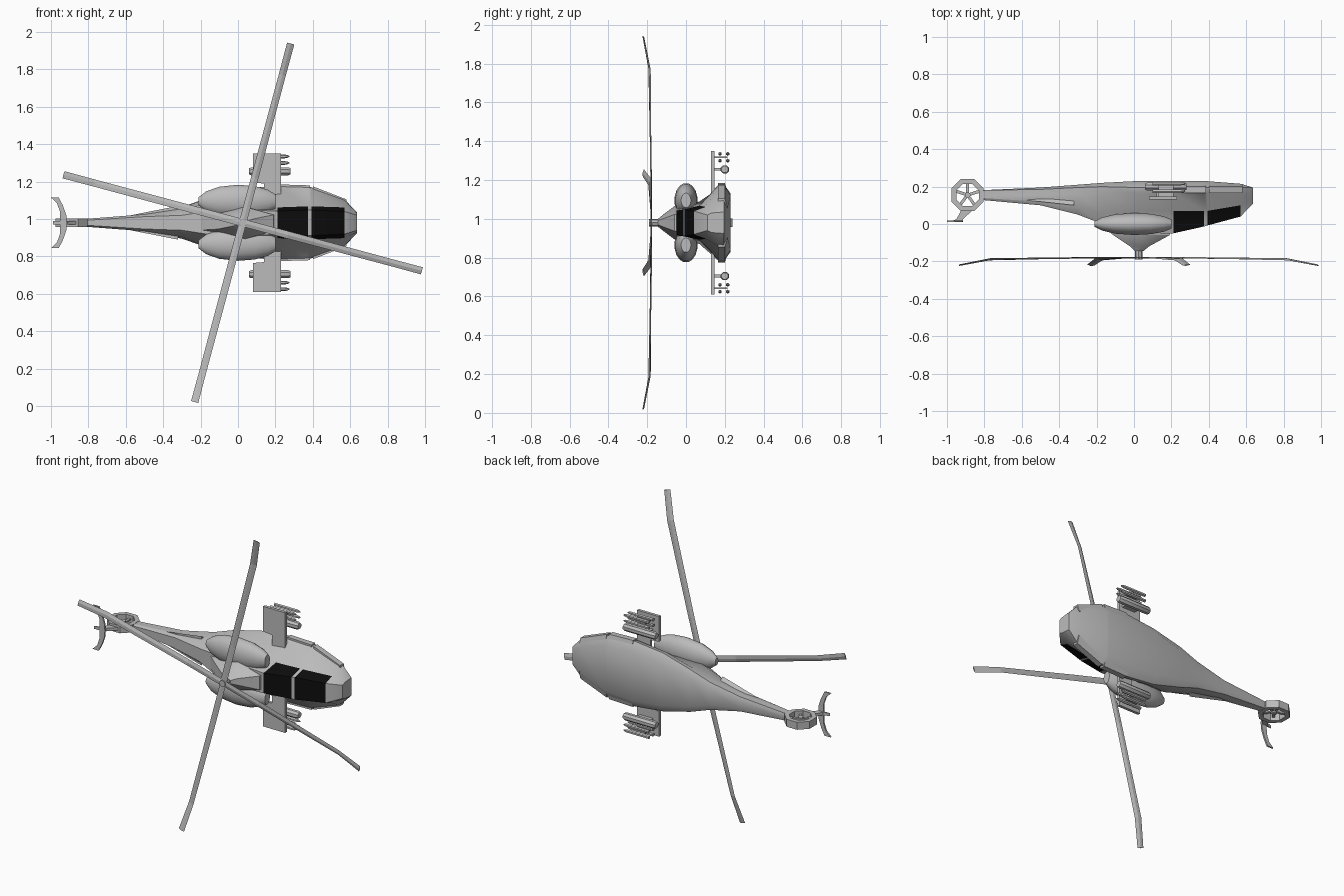
import bpy, bmesh
from math import sin, cos, pi, radians
from mathutils import Vector

cube = bpy.data.objects.get("Cube")
if cube:
    bpy.data.objects.remove(cube)

MID = 0.98          # height of the symmetry plane
HUB = (0.025, -0.18)  # main rotor position in x, y


def material(name, value):
    m = bpy.data.materials.new(name)
    m.use_nodes = True
    col = (value, value, value, 1)
    m.diffuse_color = col
    m.node_tree.nodes["Principled BSDF"].inputs["Base Color"].default_value = col
    return m


GREY = material("light_grey", 0.5)
BLACK = material("canopy_black", 0.004)


def loft(name, rings, closed=False, smooth=False):
    """Skin a list of point rings; z is measured from the symmetry plane."""
    bm = bmesh.new()
    vs = [[bm.verts.new((x, y, z + MID)) for x, y, z in r] for r in rings]
    n = len(vs[0])
    pairs = list(zip(vs, vs[1:])) + ([(vs[-1], vs[0])] if closed else [])
    for a, b in pairs:
        for i in range(n):
            j = (i + 1) % n
            bm.faces.new((a[i], a[j], b[j], b[i]))
    if not closed:
        bm.faces.new(vs[0])
        bm.faces.new(vs[-1])
    bmesh.ops.recalc_face_normals(bm, faces=bm.faces[:])
    me = bpy.data.meshes.new(name)
    bm.to_mesh(me)
    bm.free()
    ob = bpy.data.objects.new(name, me)
    bpy.context.collection.objects.link(ob)
    me.materials.append(GREY)
    if smooth:
        bpy.ops.object.select_all(action="DESELECT")
        ob.select_set(True)
        bpy.context.view_layer.objects.active = ob
        bpy.ops.object.shade_smooth_by_angle(angle=radians(35))
    return ob


def plate_xy(name, pts, z0, z1):
    return loft(name, [[(x, y, z) for x, y in pts] for z in (z0, z1)])


def plate_xz(name, pts, y0, y1):
    return loft(name, [[(x, y, z) for x, z in pts] for y in (y0, y1)])


def tube(name, y, z, profile, sides=8, ry=1, rz=1):
    """Body of revolution along x from (x, radius) pairs."""
    ang = [2 * pi * (i + 0.5) / sides for i in range(sides)]
    return loft(name, [[(x, y + r * ry * cos(a), z + r * rz * sin(a)) for a in ang]
                       for x, r in profile], smooth=True)


# Fuselage stations: x, then (y, half width) of belly, chine, shoulder, roof
stations = [
    (-0.83, (.18, .01), (.165, .02), (.14, .02), (.13, .012)),
    (-0.5, (.195, .025), (.17, .045), (.12, .045), (.1, .033)),
    (-0.3, (.21, .05), (.18, .085), (.09, .075), (.05, .04)),
    (-0.17, (.22, .09), (.185, .13), (.06, .1), (0, .06)),
    (0.02, (.23, .13), (.18, .18), (.07, .11), (-.05, .07)),
    (0.21, (.23, .15), (.18, .2), (.07, .082), (-.05, .062)),
    (0.375, (.23, .14), (.18, .195), (.07, .088), (-.013, .068)),
    (0.392, (.229, .138), (.18, .19), (.07, .088), (-.008, .068)),
    (0.57, (.215, .08), (.18, .125), (.1, .082), (.04, .06)),
    (0.637, (.195, .04), (.18, .055), (.13, .05), (.11, .04)),
]
rings = []
for x, belly, chine, shoulder, roof in stations:
    low = (chine[0] + .015, chine[1])
    high = (chine[0] - .015, chine[1] * .97)
    half = [belly, low, high, shoulder, roof]
    rings.append([(x, y, w) for y, w in half] + [(x, y, -w) for y, w in half[::-1]])
body = loft("fuselage", rings, smooth=True)

# Canopy glass: roof and upper side faces of the two cockpit bays
body.data.materials.append(BLACK)
for f in body.data.polygons:
    c = f.center
    bay = .21 < c.x < .37 or .4 < c.x < .57
    if bay and c.y < .07 and abs(c.z - MID) < .09:
        f.material_index = 1

# Rotor pylon
pylon = []
for y, x0, x1, w in ((.03, -.22, .21, .1), (-.06, -.11, .19, .085),
                     (-.12, -.02, .08, .04), (-.145, .005, .05, .02)):
    xm = (x0 + x1) / 2
    pylon.append([(x0, y, w * .4), (xm, y, w), (x1, y, w * .5),
                  (x1, y, -w * .5), (xm, y, -w), (x0, y, -w * .4)])
loft("rotor_pylon", pylon, smooth=True)
ring8 = [(HUB[0] + .02 * cos(i * pi / 4), .02 * sin(i * pi / 4)) for i in range(8)]
plate_xz("rotor_mast", ring8, -.19, -.12)

# Main rotor blades with twist and a drooped tip
for k in range(4):
    a = radians(75 + 90 * k)
    out = Vector((cos(a), 0, sin(a)))
    side = Vector((-sin(a), 0, cos(a)))
    up = Vector((0, -1, 0))
    sections = []
    for r, twist, lift in ((0, 4, 0), (.25, 6, 0), (.82, 18, .008), (.992, 8, .04)):
        t = radians(twist)
        chord = side * cos(t) + up * sin(t)
        thick = (up * cos(t) - side * sin(t)) * .004
        c = Vector((HUB[0], HUB[1], 0)) + out * r + up * lift
        sections.append([c + chord * .02, c + thick, c - chord * .02, c - thick])
    loft("rotor_blade_%d" % (k + 1), sections)

# Tail rotor shroud
TX, TY = -.89, .155


def octagon(r, z):
    return [(TX + r * cos((i + .5) * pi / 4), TY + r * sin((i + .5) * pi / 4), z)
            for i in range(8)]


loft("tail_shroud", [octagon(.093, -.023), octagon(.093, .023),
                     octagon(.065, .023), octagon(.065, -.023)], closed=True)
loft("tail_rotor_hub", [octagon(.016, -.015), octagon(.016, .015)])
for k in range(5):
    a = 2 * pi * k / 5 + .3
    out, side = Vector((cos(a), sin(a))), Vector((-sin(a), cos(a)))
    c = Vector((TX, TY))
    pts = [c + side * .008, c + out * .066 + side * .008,
           c + out * .066 - side * .008, c - side * .008]
    plate_xy("tail_rotor_blade_%d" % (k + 1), pts, -.004, .004)

# Tail fin and curved tailplane
plate_xy("tail_fin", [(-.86, .075), (-.92, .08), (-.95, .025), (-.99, .012),
                      (-.925, .012), (-.9, .04)], -.009, .009)
arc = [(-.915, 0), (-.918, .04), (-.935, .09), (-.958, .135)]
inner = [(-1, .135), (-.968, .105), (-.952, .06), (-.95, 0)]
edge = arc + inner
for s, label in ((1, "upper"), (-1, "lower")):
    plate_xz("tailplane_" + label, [(x, z * s) for x, z in edge], .01, .02)

# Paired parts on both sides of the symmetry plane
for s, label in ((1, "left"), (-1, "right")):
    # engine cowl
    tube("engine_cowl_" + label, 0, .115 * s,
         ((-.21, .25), (-.17, .6), (-.1, .88), (0, 1), (.09, .92), (.16, .7), (.2, .42)),
         16, .06, .09)
    # tail boom strake
    loft("boom_strake_" + label,
         [[(-.6, .14, .03 * s), (-.6, .13, .03 * s), (-.6, .13, .035 * s)],
          [(-.32, .16, .05 * s), (-.32, .1, .05 * s), (-.32, .1, .09 * s)]])
    # stub wing with a narrower root
    plate_xz("stub_wing_" + label,
             [(x, z * s) for x, z in ((.14, .1), (.14, .21), (.08, .215), (.08, .37),
                                      (.23, .37), (.23, .1))], .13, .148)
    # cheek fairings along the chine
    for i, (x0, x1, w0, w1) in enumerate(((.22, .385, .205, .2), (.4, .58, .195, .125))):
        loft("cheek_fairing_%s_%d" % (label, i + 1),
             [[(x, .165, (w - .05) * s), (x, .165, w * s),
               (x, .2, w * s), (x, .215, (w - .05) * s)]
              for x, w in ((x0, w0), (x1, w1))])
    # rocket pod and its pylon
    tube("rocket_pod_" + label, .2, .275 * s,
         ((.06, .018), (.07, .023), (.27, .023), (.28, .018)))
    plate_xy("pod_pylon_" + label, [(.12, .14), (.21, .14), (.21, .185), (.12, .185)],
             .268 * s, .282 * s)
    # missiles and their rack
    for i, (y, z) in enumerate(((.175, .355), (.175, .32), (.215, .32), (.215, .355))):
        tube("missile_%s_%d" % (label, i + 1), y, z * s,
             ((.1, .01), (.25, .01), (.265, .007), (.275, .002)), 6)
    plate_xy("missile_rack_" + label, [(.13, .14), (.21, .14), (.21, .215), (.13, .215)],
             .333 * s, .342 * s)
